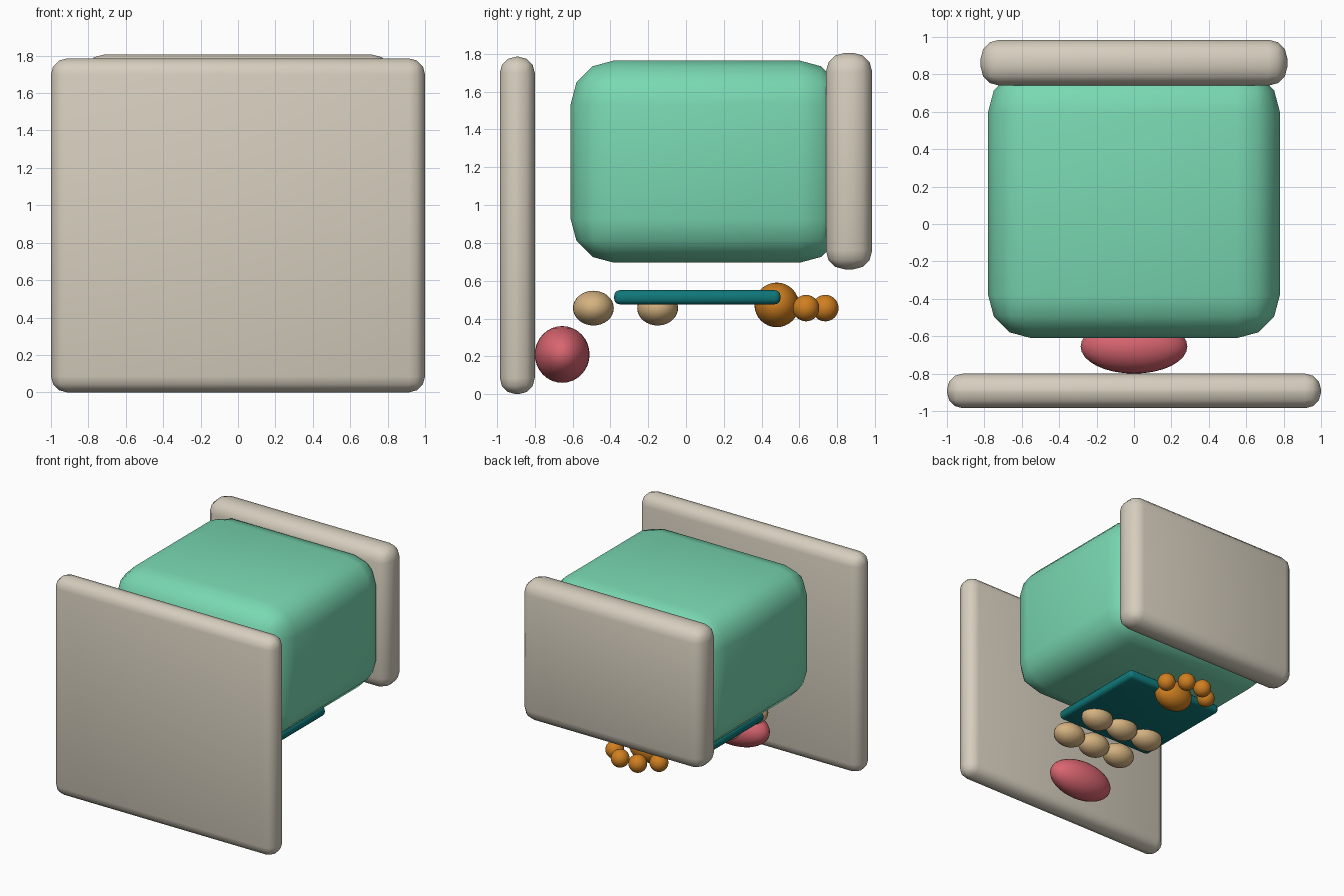
import bpy
import bmesh
import math

cube = bpy.data.objects.get("Cube")
if cube:
    bpy.data.objects.remove(cube, do_unlink=True)


def make_material(name, rgb):
    """Flat material from a display colour, stored as linear values."""
    linear = [((c / 255 + 0.055) / 1.055) ** 2.4 for c in rgb]
    mat = bpy.data.materials.new(name)
    mat.use_nodes = True
    mat.diffuse_color = (*linear, 1)
    mat.node_tree.nodes["Principled BSDF"].inputs["Base Color"].default_value = (*linear, 1)
    return mat


stone = make_material("warm_stone", (214, 206, 190))
mint = make_material("mint", (121, 216, 178))
teal = make_material("deep_teal", (15, 120, 122))
rose = make_material("rose", (217, 101, 112))
sand = make_material("sand", (212, 178, 128))
amber = make_material("amber", (207, 127, 32))


def add_object(name, bm, mat, location):
    mesh = bpy.data.meshes.new(name)
    for face in bm.faces:
        face.smooth = True
    bm.to_mesh(mesh)
    bm.free()
    mesh.materials.append(mat)
    obj = bpy.data.objects.new(name, mesh)
    obj.location = location
    bpy.context.collection.objects.link(obj)
    return obj


def rounded_box(name, mat, low, high, radius):
    """Box between two corners with rounded edges."""
    size = [b - a for a, b in zip(low, high)]
    bm = bmesh.new()
    bmesh.ops.create_cube(bm, size=1)
    bmesh.ops.scale(bm, vec=size, verts=bm.verts)
    obj = add_object(name, bm, mat, [(a + b) / 2 for a, b in zip(low, high)])
    bevel = obj.modifiers.new("rounded_edges", "BEVEL")
    bevel.width = radius
    bevel.segments = 3
    return obj


def ellipsoid(name, mat, centre, radii):
    bm = bmesh.new()
    bmesh.ops.create_uvsphere(bm, u_segments=32, v_segments=16, radius=1)
    bmesh.ops.scale(bm, vec=radii, verts=bm.verts)
    return add_object(name, bm, mat, centre)


# Upright panels and the block between them
rounded_box("front_panel", stone, (-1, -0.985, 0), (1, -0.8, 1.785), 0.085)
rounded_box("back_panel", stone, (-0.82, 0.74, 0.66), (0.82, 0.985, 1.805), 0.1)
rounded_box("main_block", mint, (-0.78, -0.61, 0.695), (0.78, 0.83, 1.765), 0.23)

# Thin plate underneath
rounded_box("under_plate", teal, (-0.45, -0.38, 0.475), (0.45, 0.5, 0.55), 0.03)

# Oval at the lower front
ellipsoid("front_oval", rose, (0, -0.655, 0.21), (0.285, 0.145, 0.15))

# Two rows of three pads
for row, y in enumerate((-0.49, -0.15)):
    for column in range(3):
        ellipsoid(f"pad_{row + 1}_{column + 1}", sand,
                  ((column - 1) * 0.25, y, 0.455), (0.132, 0.108, 0.092))

# Paw with four toes, mirrored left and right
ellipsoid("paw", amber, (0, 0.48, 0.472), (0.16, 0.118, 0.118))
for side, sign in (("left", 1), ("right", -1)):
    ellipsoid(f"outer_toe_{side}", amber, (sign * 0.2, 0.635, 0.455), (0.07,) * 3)
    ellipsoid(f"inner_toe_{side}", amber, (sign * 0.08, 0.737, 0.455), (0.07,) * 3)
